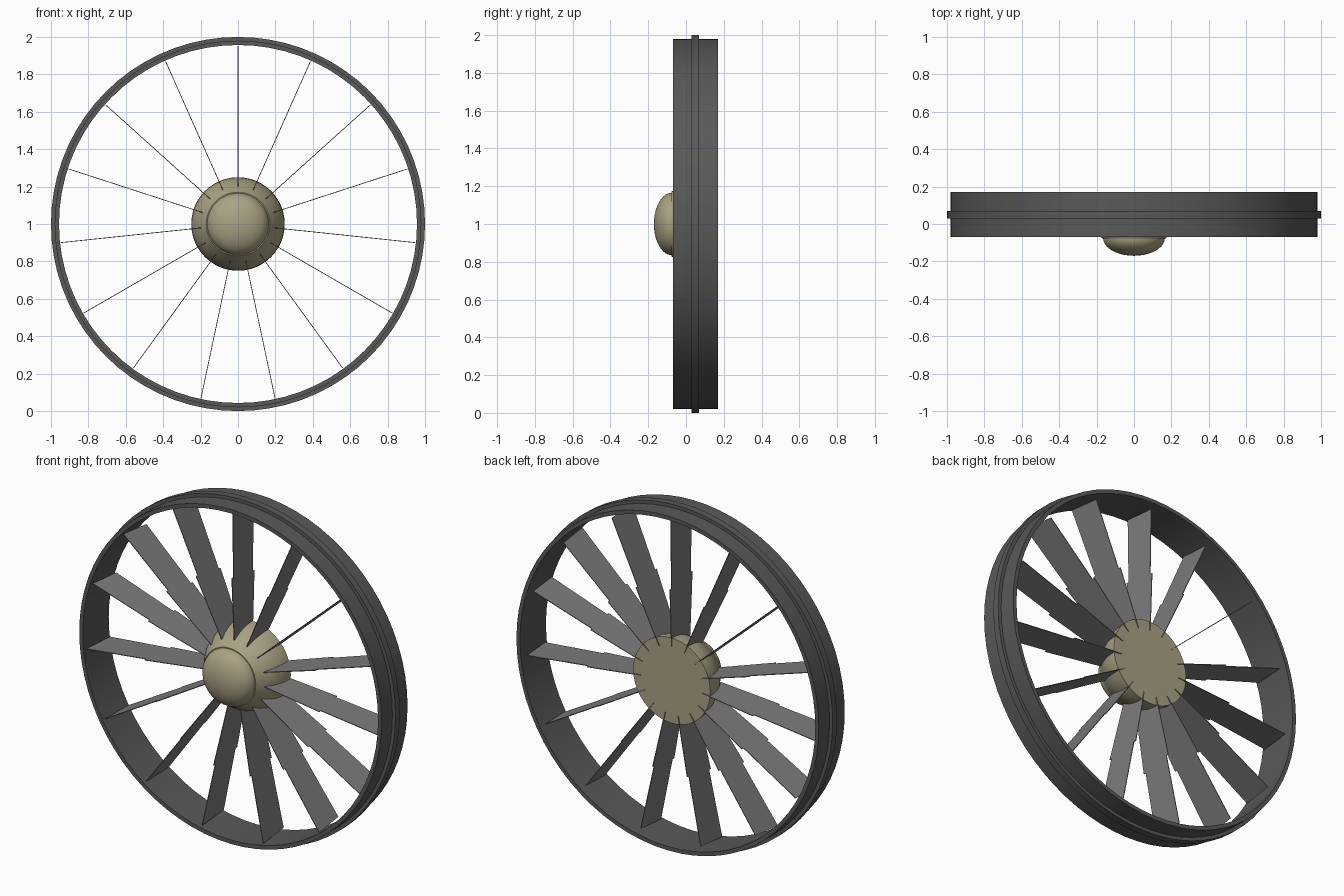
import bpy, bmesh, math
from mathutils import Matrix, Vector

if "Cube" in bpy.data.objects:
    bpy.data.objects.remove(bpy.data.objects["Cube"])


def material(name, rgb):
    m = bpy.data.materials.new(name)
    m.diffuse_color = (*rgb, 1)
    m.use_nodes = True
    m.node_tree.nodes["Principled BSDF"].inputs["Base Color"].default_value = m.diffuse_color
    return m


RIM = material("rim_grey", (0.10, 0.10, 0.098))
BLADE = material("blade_grey", (0.21, 0.20, 0.205))
HUB = material("hub_tan", (0.40, 0.36, 0.23))


def finish(name, bm, mat, smooth=None):
    bmesh.ops.remove_doubles(bm, verts=bm.verts, dist=1e-5)
    bmesh.ops.recalc_face_normals(bm, faces=bm.faces)
    me = bpy.data.meshes.new(name)
    bm.to_mesh(me)
    bm.free()
    ob = bpy.data.objects.new(name, me)
    bpy.context.collection.objects.link(ob)
    ob.location.z = 1
    me.materials.append(mat)
    if smooth:
        bpy.ops.object.select_all(action='DESELECT')
        ob.select_set(True)
        bpy.context.view_layer.objects.active = ob
        bpy.ops.object.shade_smooth_by_angle(angle=math.radians(smooth))
    return ob


def lathe(name, profile, mat, steps=72, closed=False):
    """Spin a (radius, y) profile around the wheel axis."""
    bm = bmesh.new()
    vs = [bm.verts.new((r, y, 0)) for r, y in profile]
    pairs = list(zip(vs, vs[1:])) + ([(vs[-1], vs[0])] if closed else [])
    es = [bm.edges.new(p) for p in pairs]
    bmesh.ops.spin(bm, geom=vs + es, cent=(0, 0, 0), axis=(0, 1, 0),
                   angle=math.tau, steps=steps, use_merge=True)
    return finish(name, bm, mat, 32)


# outer rim with a raised central band
lathe("rim", [(0.957, -0.07), (0.98, -0.07), (0.98, 0.03), (1.0, 0.03), (1.0, 0.07),
              (0.98, 0.07), (0.98, 0.17), (0.957, 0.17)], RIM, closed=True)

# flared hub body with a flat back
lathe("hub_body", [(0, -0.078), (0.17, -0.078), (0.185, -0.055), (0.205, -0.025),
                   (0.225, 0.01), (0.24, 0.05), (0.248, 0.09), (0.25, 0.132),
                   (0, 0.132)], HUB, 48)

# domed nose cap
dome = [(0.165 * math.cos(i * math.pi / 20), -0.075 - 0.095 * math.sin(i * math.pi / 20))
        for i in range(10)] + [(0, -0.17)]
lathe("nose_cap", [(0, -0.07), (0.165, -0.07)] + dome, HUB, 48)

# thin radial blades with a step half way along, as (y, radius)
outline = [(-0.037, 0.20), (-0.058, 0.57), (-0.043, 0.57), (-0.05, 0.953),
           (0.143, 0.935), (0.135, 0.54), (0.15, 0.54), (0.136, 0.20)]
HALF = 0.002
for k in range(15):
    bm = bmesh.new()
    sides = [[bm.verts.new((x, y, r)) for y, r in outline] for x in (-HALF, HALF)]
    bm.faces.new(sides[0])
    bm.faces.new(sides[1][::-1])
    n = len(outline)
    for i in range(n):
        j = (i + 1) % n
        bm.faces.new((sides[0][i], sides[1][i], sides[1][j], sides[0][j]))
    bm.transform(Matrix.Rotation(k * math.tau / 15, 4, 'Y'))
    finish(f"blade_{k + 1:02d}", bm, BLADE)
